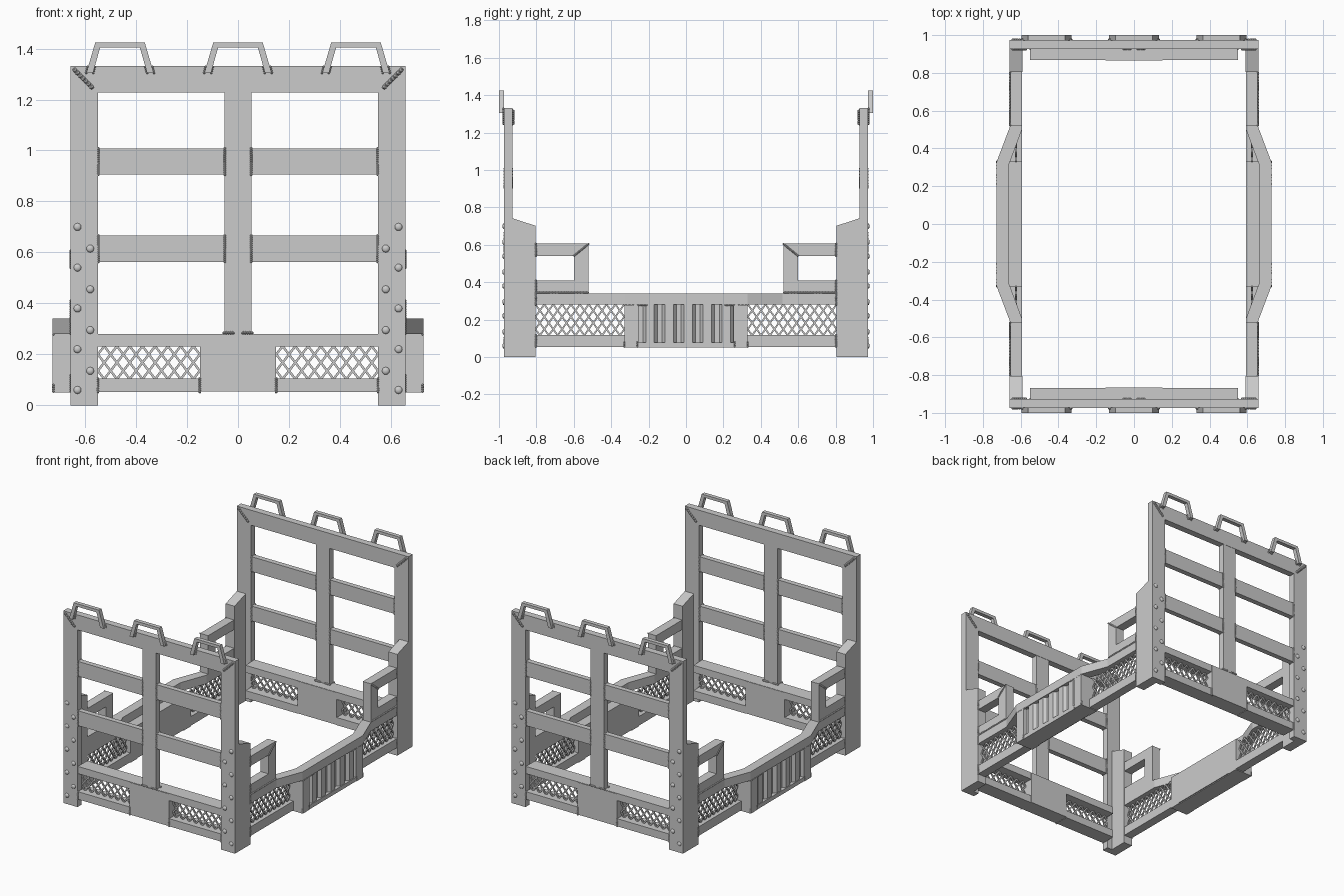
import bpy, bmesh, math
from mathutils import Vector, Matrix

if "Cube" in bpy.data.objects:
    bpy.data.objects.remove(bpy.data.objects["Cube"])


def box(bm, x, y, z):
    m = Matrix.Translation(((x[0]+x[1])/2, (y[0]+y[1])/2, (z[0]+z[1])/2))
    m = m @ Matrix.Diagonal((x[1]-x[0], y[1]-y[0], z[1]-z[0], 1))
    bmesh.ops.create_cube(bm, size=1, matrix=m)


def prism(bm, pts, a, b, axis):
    """Extrude a 2D outline from a to b along x, y or z."""
    def put(p, d):
        v = list(p)
        v.insert("xyz".index(axis), d)
        return bm.verts.new(v)
    lo, hi = [put(p, a) for p in pts], [put(p, b) for p in pts]
    bm.faces.new(lo)
    bm.faces.new(hi[::-1])
    n = len(pts)
    for i in range(n):
        bm.faces.new((lo[i], hi[i], hi[(i+1) % n], lo[(i+1) % n]))


def bar(bm, p, q, t):
    """Thin square wire between two points."""
    p, q = Vector(p), Vector(q)
    d = q - p
    m = Matrix.Translation((p+q)/2) @ d.to_track_quat('Z', 'Y').to_matrix().to_4x4()
    bmesh.ops.create_cube(bm, size=1, matrix=m @ Matrix.Diagonal((t, t, d.length, 1)))


def bead(bm, p, q, r):
    """Lumpy weld seam: a chain of small overlapping blobs."""
    p, q = Vector(p), Vector(q)
    n = max(2, round((q-p).length / (r*1.3)))
    for i in range(n+1):
        bmesh.ops.create_icosphere(bm, subdivisions=1, radius=r,
                                   matrix=Matrix.Translation(p.lerp(q, i/n)))


def lattice(bm, a, b, z0, z1, cols, rows, at):
    """Diamond wire mesh between a..b and z0..z1; at(u, z) gives the 3D point."""
    p, h = (b-a)/cols, (z1-z0)/rows
    for k in range(rows):
        for i in range(cols):
            u = a + i*p
            edge = k % 2
            bot = (u, u+p) if edge else (u+p/2, u+p/2)
            top = (u+p/2, u+p/2) if edge else (u, u+p)
            for s in range(2):
                bar(bm, at(bot[s], z0+k*h), at(top[s], z0+(k+1)*h), 0.009)


def finish(bm, name, mirror="xy", smooth=False):
    bmesh.ops.recalc_face_normals(bm, faces=bm.faces)
    me = bpy.data.meshes.new(name)
    bm.to_mesh(me)
    bm.free()
    ob = bpy.data.objects.new(name, me)
    bpy.context.collection.objects.link(ob)
    mod = ob.modifiers.new("mirror", 'MIRROR')
    mod.use_axis = ("x" in mirror, "y" in mirror, False)
    mod.use_mirror_merge = False
    if smooth:
        bpy.context.view_layer.objects.active = ob
        ob.select_set(True)
        bpy.ops.object.shade_smooth_by_angle()
        ob.select_set(False)


def box_part(name, x, y, z, mirror="xy"):
    bm = bmesh.new()
    box(bm, x, y, z)
    finish(bm, name, mirror)


def prism_part(name, pts, a, b, axis, mirror="xy"):
    bm = bmesh.new()
    prism(bm, pts, a, b, axis)
    finish(bm, name, mirror)


# End frames: mitred posts and top beam, centre post, slats
Y = (0.927, 0.973)
prism_part("end_post", [(.55, 0), (.658, 0), (.658, 1.332), (.55, 1.228)], *Y, "y")
prism_part("top_beam", [(-.658, 1.332), (-.55, 1.228), (.55, 1.228), (.658, 1.332)], *Y, "y", "y")
box_part("centre_post", (-.052, .052), (.929, .971), (.28, 1.228), "y")
for z in (.563, .905):
    box_part("slat", (.052, .55), (.932, .968), (z, z+.103))

# End sill: deep rails, centre panel and wire mesh
box_part("sill_top_rail", (-.55, .55), (.867, .968), (.23, .28), "y")
box_part("sill_bottom_rail", (.15, .55), (.867, .968), (.052, .105))
box_part("sill_panel", (-.15, .15), (.865, .972), (.055, .278), "y")
bm = bmesh.new()
lattice(bm, .15, .55, .103, .232, 8, 4, lambda u, z: (u, .925, z))
finish(bm, "end_mesh")

# Carry hooks along the top beam
hook = [(-.132, 1.305), (-.097, 1.424), (.097, 1.424), (.132, 1.305),
        (.106, 1.305), (.078, 1.404), (-.078, 1.404), (-.106, 1.305)]
prism_part("centre_hook", hook, .972, 1.0, "y", "y")
prism_part("side_hook", [(x+.463, z) for x, z in hook], .972, 1.0, "y")

# Dome bolts staggered up the posts
bm = bmesh.new()
for x, zs in ((.63, (.06, .22, .38, .54, .70)), (.58, (.135, .295, .455, .615))):
    for z in zs:
        m = Matrix.Translation((x, .973, z)) @ Matrix.Diagonal((1, .6, 1, 1)) \
            @ Matrix.Rotation(math.pi/2, 4, 'X')
        bmesh.ops.create_uvsphere(bm, u_segments=12, v_segments=8, radius=.015, matrix=m)
finish(bm, "bolts", smooth=True)

# Corner side posts with sloped tops
prism_part("side_post", [(.805, 0), (.927, 0), (.927, .742), (.805, .702)], .59, .658, "x")

# Side rails: upper one bows outward, lower one is straight
half = [(.727, .33), (.657, .515), (.657, .805), (.593, .805), (.593, .5), (.662, .315)]
plan = half + [(x, -y) for x, y in half[::-1]]
prism_part("bowed_side_rail", plan, .28, .34, "z", "x")
box_part("lower_side_rail", (.593, .655), (-.805, .805), (.055, .118), "x")
bm = bmesh.new()
lattice(bm, .33, .805, .116, .282, 10, 5, lambda u, z: (.625, u, z))
finish(bm, "side_mesh")

# Bowed box: end columns, base, inner wall and corrugated panel
box_part("box_column", (.593, .728), (.255, .33), (.05, .28))
box_part("box_base", (.6, .725), (-.26, .26), (.05, .078), "x")
box_part("box_inner_wall", (.593, .655), (-.255, .255), (.07, .28), "x")
wave = []
for i in range(5):
    y = -.255 + i*.102
    wave += [(.700, y), (.700, y+.025), (.720, y+.04), (.720, y+.085)]
prism_part("corrugated_panel", wave + [(.700, .255), (.65, .255), (.65, -.255)],
           .07, .28, "z", "x")

# Side brackets: mitred C-shaped tube
X = (.593, .655)
prism_part("bracket_top", [(.52, .606), (.60, .54), (.805, .54), (.805, .606)], *X, "x")
prism_part("bracket_upright", [(.52, .352), (.60, .408), (.60, .54), (.52, .606)], *X, "x")
prism_part("bracket_base", [(.52, .34), (.805, .34), (.805, .41), (.60, .41), (.52, .352)], *X, "x")

# Weld seams
bm = bmesh.new()
for y in Y:
    bead(bm, (.64, y, 1.315), (.575, y, 1.25), .011)
    for z in (.563, .905):
        for x in (.052, .548):
            bead(bm, (x, y-.003 if y > .95 else y+.003, z), (x, y-.003 if y > .95 else y+.003, z+.103), .006)
    bead(bm, (.055, y, .284), (.02, y, .284), .007)
for x in (.15, .55):
    bead(bm, (x, .97, .052), (x, .97, .105), .006)
for x in (.106, .133):
    for c in (0, .463, -.463):
        if c >= 0:
            bead(bm, (x+c, .976, 1.305), (x+c-.006, .976, 1.328), .006)
            if c:
                bead(bm, (c-x, .976, 1.305), (c-x+.006, .976, 1.328), .006)
for z0, z1 in ((.54, .606), (.345, .41), (.28, .34), (.055, .118)):
    bead(bm, (.656, .803, z0), (.656, .803, z1), .006)
bead(bm, (.656, .525, .345), (.656, .8, .345), .006)
bead(bm, (.656, .522, .604), (.656, .598, .542), .006)
for y in (.26, .33):
    bead(bm, (.725, y, .055), (.725, y, .08), .006)
    bead(bm, (.725, y, .278), (.725, y-.05, .278), .005)
finish(bm, "weld_beads", smooth=True)
